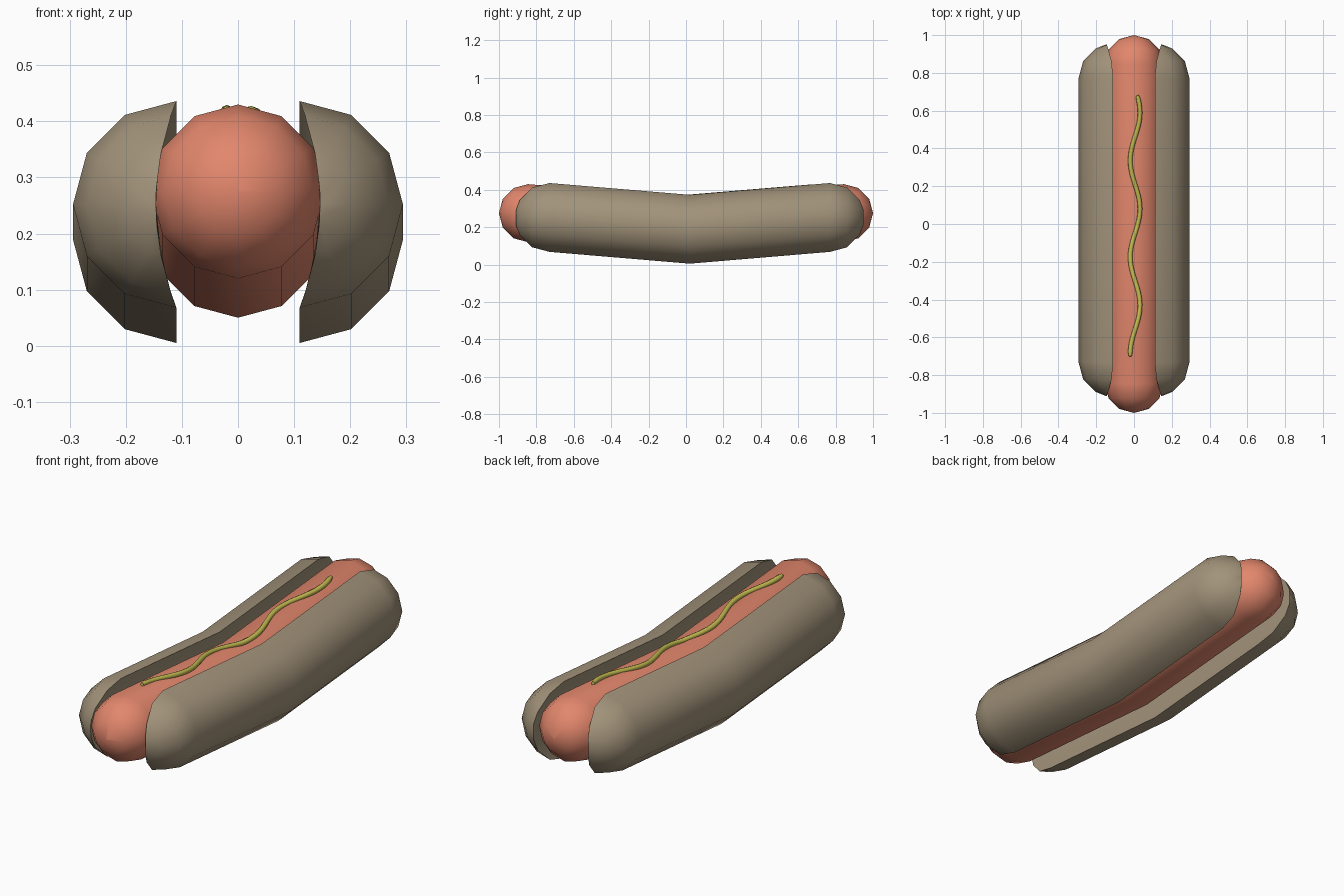
import bpy
import bmesh
from math import sin, cos, pi, radians, sqrt

cube = bpy.data.objects.get("Cube")
if cube:
    bpy.data.objects.remove(cube, do_unlink=True)


def material(name, rgb):
    mat = bpy.data.materials.new(name)
    mat.use_nodes = True
    mat.diffuse_color = (*rgb, 1)
    mat.node_tree.nodes["Principled BSDF"].inputs["Base Color"].default_value = (*rgb, 1)
    return mat


bread = material("bread brown", (0.36, 0.29, 0.195))
meat = material("sausage red", (0.76, 0.24, 0.15))
yellow = material("mustard yellow", (0.55, 0.5, 0.08))


def finish(obj, mat, angle):
    obj.data.materials.append(mat)
    bpy.ops.object.select_all(action='DESELECT')
    obj.select_set(True)
    bpy.context.view_layer.objects.active = obj
    bpy.ops.object.shade_smooth_by_angle(angle=radians(angle))


def loft(name, rings, mat, angle):
    """Skin a row of closed rings and fill both ends."""
    bm = bmesh.new()
    rows = [[bm.verts.new(p) for p in ring] for ring in rings]
    n = len(rows[0])
    for a, b in zip(rows, rows[1:]):
        for i in range(n):
            j = (i + 1) % n
            bm.faces.new((a[i], a[j], b[j], b[i]))
    bm.faces.new(rows[0])
    bm.faces.new(rows[-1])
    bmesh.ops.remove_doubles(bm, verts=bm.verts, dist=0.0005)
    bmesh.ops.recalc_face_normals(bm, faces=bm.faces)
    mesh = bpy.data.meshes.new(name)
    bm.to_mesh(mesh)
    bm.free()
    obj = bpy.data.objects.new(name, mesh)
    bpy.context.collection.objects.link(obj)
    finish(obj, mat, angle)


def stations(radius, half, low, high, shift, cap):
    """Bent capsule spine: (y, centre height, ring radius)."""
    ends = [(half + radius * sin(radians(d)), high, radius * cos(radians(d))) for d in cap]
    back = [(y + shift, z, r) for y, z, r in ends]
    front = [(shift - y, z, r) for y, z, r in reversed(ends)]
    return front + [(shift, low, radius)] + back


# Sausage: twelve-sided bent capsule
rings = []
for y, z, r in stations(0.155, 0.845, 0.205, 0.275, 0, (0, 30, 60, 89.9)):
    rings.append([(r * sin(k * pi / 6), y, z + r * cos(k * pi / 6)) for k in range(12)])
loft("sausage", rings, meat, 50)

# Bun halves: half capsules hollowed on the inner side
BUN = 0.184
SPLIT = 0.11


def bun_ring(side, y, z, r):
    heights = [r * sin(radians(d)) for d in range(-90, 91, 30)]
    groove = [0.036 * (1 - (h / BUN) ** 2) for h in heights]
    outer = [(max(sqrt(max(r * r - h * h, 0)), g), h) for h, g in zip(heights, groove)]
    inner = list(zip(groove, heights))[-2:0:-1]
    return [(side * (SPLIT + x), y, z + h) for x, h in outer + inner]


for label, side in (("left", 1), ("right", -1)):
    spine = stations(BUN, 0.75, 0.189, 0.252, 0.02, (0, 30, 60, 77))
    loft(label + "_bun_half", [bun_ring(side, *s) for s in spine], bread, 45)

# Mustard: wavy tube following the top of the sausage
curve = bpy.data.curves.new("mustard", 'CURVE')
curve.dimensions = '3D'
curve.bevel_depth = 0.012
curve.bevel_resolution = 2
curve.use_fill_caps = True
line = curve.splines.new('POLY')
COUNT = 60
line.points.add(COUNT)
for i, p in enumerate(line.points):
    y = -0.7 + 1.38 * i / COUNT
    x = 0.006 + 0.026 * cos(2 * pi * (y - 0.08) / 0.51)
    p.co = (x, y, 0.361 + 0.083 * abs(y), 1)
    p.radius = 0.7 if i in (0, COUNT) else 1
tube = bpy.data.objects.new("mustard_curve", curve)
bpy.context.collection.objects.link(tube)
mesh = bpy.data.meshes.new_from_object(tube.evaluated_get(bpy.context.evaluated_depsgraph_get()))
bpy.data.objects.remove(tube, do_unlink=True)
mesh.materials.clear()
mustard = bpy.data.objects.new("mustard", mesh)
bpy.context.collection.objects.link(mustard)
finish(mustard, yellow, 50)
